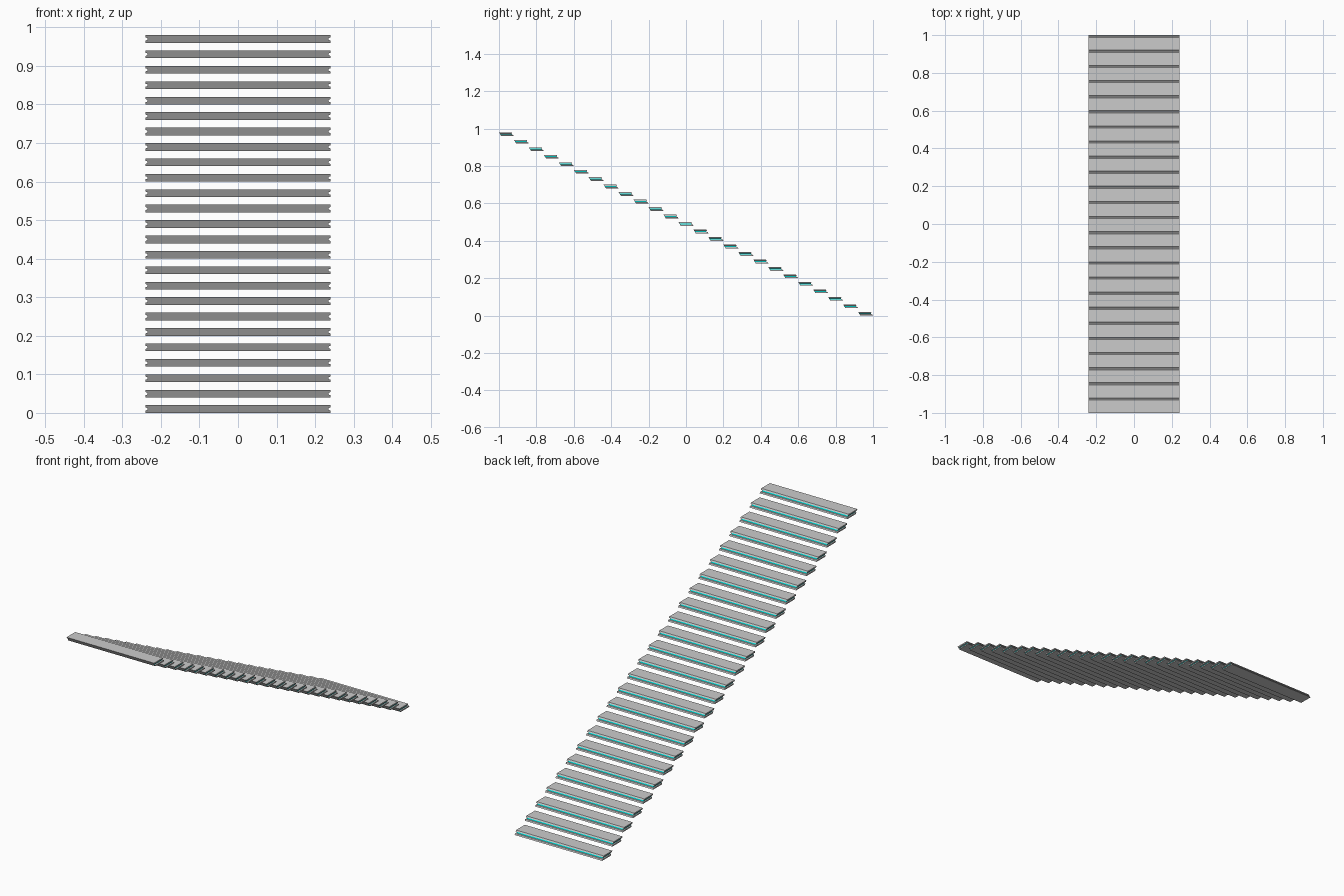
import bpy, bmesh

if "Cube" in bpy.data.objects:
    bpy.data.objects.remove(bpy.data.objects["Cube"])

STEPS, RUN, RISE = 25, 0.08, 0.04
HALF_W, THICK, LEAN = 0.24, 0.02, 0.012


def material(name, color):
    m = bpy.data.materials.new(name)
    m.diffuse_color = color
    m.use_nodes = True
    m.node_tree.nodes["Principled BSDF"].inputs["Base Color"].default_value = m.diffuse_color
    return m


# One slanted tread: stacked rectangular rings, pinched at the ends and back for the light groove
levels = [(0.0, 0.0), (0.006, 0.0), (0.0075, 0.005),
          (0.0125, 0.005), (0.014, 0.0), (THICK, 0.0)]
bm = bmesh.new()
rings = []
for z, inset in levels:
    shift = LEAN * (1 - z / THICK)
    front, back = shift, RUN - LEAN + shift - inset
    w = HALF_W - inset
    rings.append([bm.verts.new(p) for p in
                  ((-w, front, z), (w, front, z), (w, back, z), (-w, back, z))])
bm.faces.new(rings[0][::-1])
bm.faces.new(rings[-1])
for k, (low, high) in enumerate(zip(rings, rings[1:])):
    for i in range(4):
        j = (i + 1) % 4
        f = bm.faces.new((low[i], low[j], high[j], high[i]))
        # Glowing strip sits in the groove on both ends and the back
        if k == 2 and i != 0:
            f.material_index = 1
bmesh.ops.recalc_face_normals(bm, faces=bm.faces)

mesh = bpy.data.meshes.new("stair_treads")
bm.to_mesh(mesh)
bm.free()
mesh.materials.append(material("tread_grey", (0.8, 0.8, 0.8, 1)))
mesh.materials.append(material("strip_cyan", (0.0, 0.9, 0.85, 1)))

# Floating flight, rising from the back towards the front
treads = bpy.data.objects.new("stair_treads", mesh)
bpy.context.collection.objects.link(treads)
treads.location = (0, 1 - RUN, 0)
arr = treads.modifiers.new("flight", "ARRAY")
arr.count = STEPS
arr.use_relative_offset = False
arr.use_constant_offset = True
arr.constant_offset_displace = (0, -RUN, RISE)
